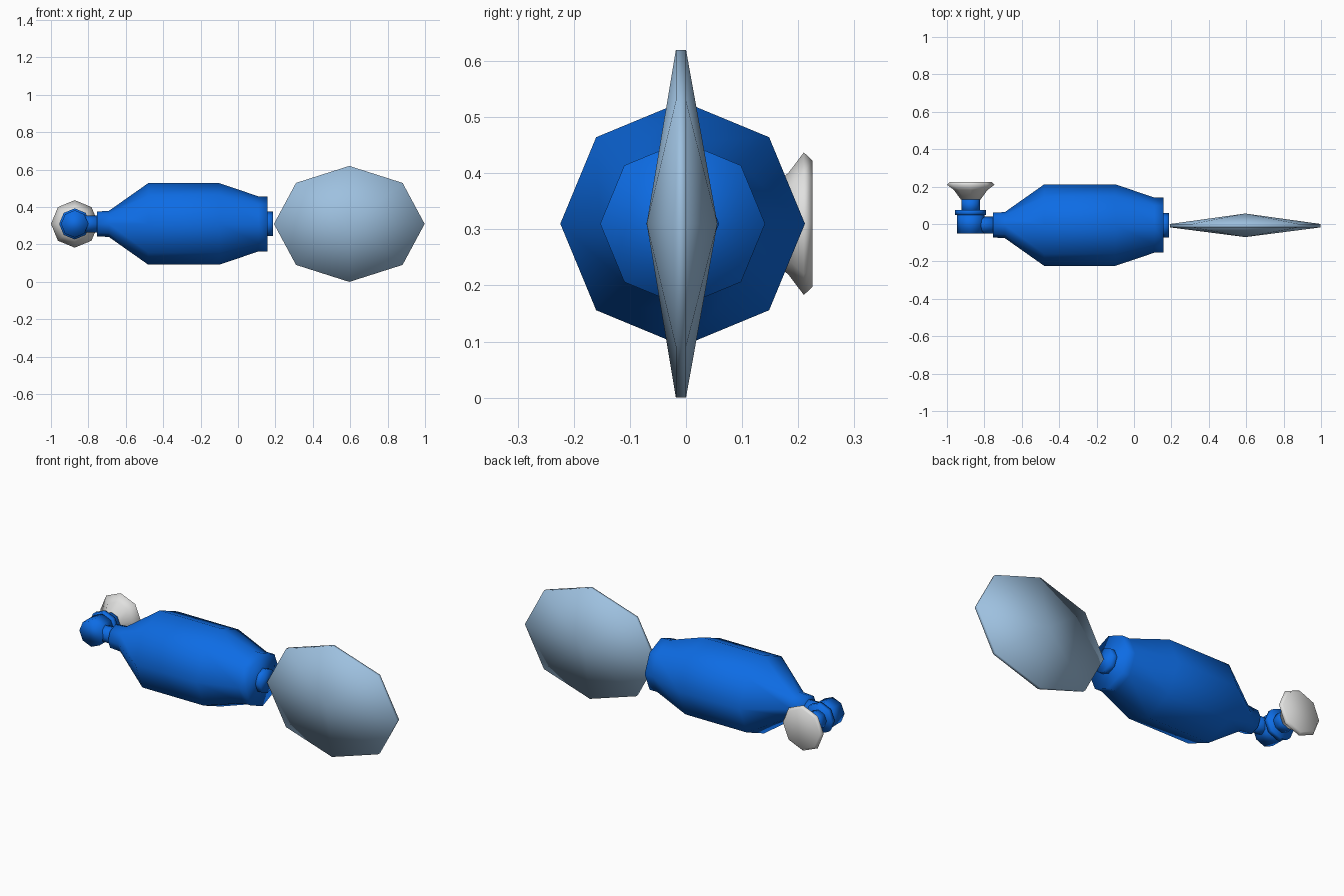
import bpy
import bmesh
import math
from mathutils import Vector

cube = bpy.data.objects.get("Cube")
if cube:
    bpy.data.objects.remove(cube, do_unlink=True)

SIDES = 8
MID_Y, MID_Z = -0.006, 0.31


def make_material(name, color):
    mat = bpy.data.materials.new(name)
    mat.use_nodes = True
    mat.diffuse_color = (*color, 1)
    mat.node_tree.nodes["Principled BSDF"].inputs["Base Color"].default_value = (*color, 1)
    return mat


blue = make_material("bright blue", (0.004, 0.15, 0.78))
pale = make_material("pale blue", (0.34, 0.53, 0.74))
white = make_material("off white", (0.75, 0.75, 0.74))


def lathe(name, axis, origin, profile, mat, stretch=(1, 1, 1)):
    """Turn (position, radius) pairs around the x or y axis, closing both ends."""
    bm = bmesh.new()
    rings = []
    for pos, radius in profile:
        ring = []
        for i in range(SIDES if radius else 1):
            a = math.tau * i / SIDES
            u, v = radius * math.cos(a), radius * math.sin(a)
            p = Vector((pos, u, v) if axis == "x" else (u, pos, v))
            ring.append(bm.verts.new(p * Vector(stretch) + Vector(origin)))
        rings.append(ring)
    for a, b in zip(rings, rings[1:]):
        for i in range(SIDES):
            j = (i + 1) % SIDES
            quad = [a[i % len(a)], a[j % len(a)], b[j % len(b)], b[i % len(b)]]
            bm.faces.new(list(dict.fromkeys(quad)))
    for ring in (rings[0], rings[-1]):
        if len(ring) > 1:
            bm.faces.new(ring)
    bmesh.ops.recalc_face_normals(bm, faces=bm.faces)
    for face in bm.faces:
        face.smooth = True
    mesh = bpy.data.meshes.new(name)
    bm.to_mesh(mesh)
    bm.free()
    mesh.materials.append(mat)
    obj = bpy.data.objects.new(name, mesh)
    bpy.context.collection.objects.link(obj)
    return obj


# Barrel body with its collar, running along x
lathe("body", "x", (0, MID_Y, MID_Z),
      [(-0.755, 0.066), (-0.69, 0.07), (-0.48, 0.218), (-0.1, 0.218),
       (0.11, 0.147), (0.157, 0.147)], blue)
lathe("neck", "x", (0, MID_Y, MID_Z), [(-0.87, 0.045), (-0.74, 0.045)], blue)
lathe("blade_socket", "x", (0, MID_Y, MID_Z), [(0.14, 0.065), (0.188, 0.065)], blue)

# Lens-shaped blade
lathe("blade", "y", (0.595, 0, MID_Z),
      [(-0.07, 0), (-0.018, 0.31), (0, 0.31), (0.056, 0)], pale, (1.3, 1, 1))

# Swivel joint and flared foot, facing the back
JOINT = (-0.873, 0, MID_Z)
lathe("joint", "y", JOINT, [(-0.052, 0.073), (0.055, 0.073)], blue)
lathe("joint_flange", "y", JOINT, [(0.048, 0.083), (0.075, 0.083)], blue)
lathe("foot_stem", "y", JOINT, [(0.06, 0.05), (0.14, 0.05)], blue)
lathe("flared_foot", "y", JOINT,
      [(0.13, 0.052), (0.182, 0.09), (0.21, 0.127), (0.225, 0.113)], white)
